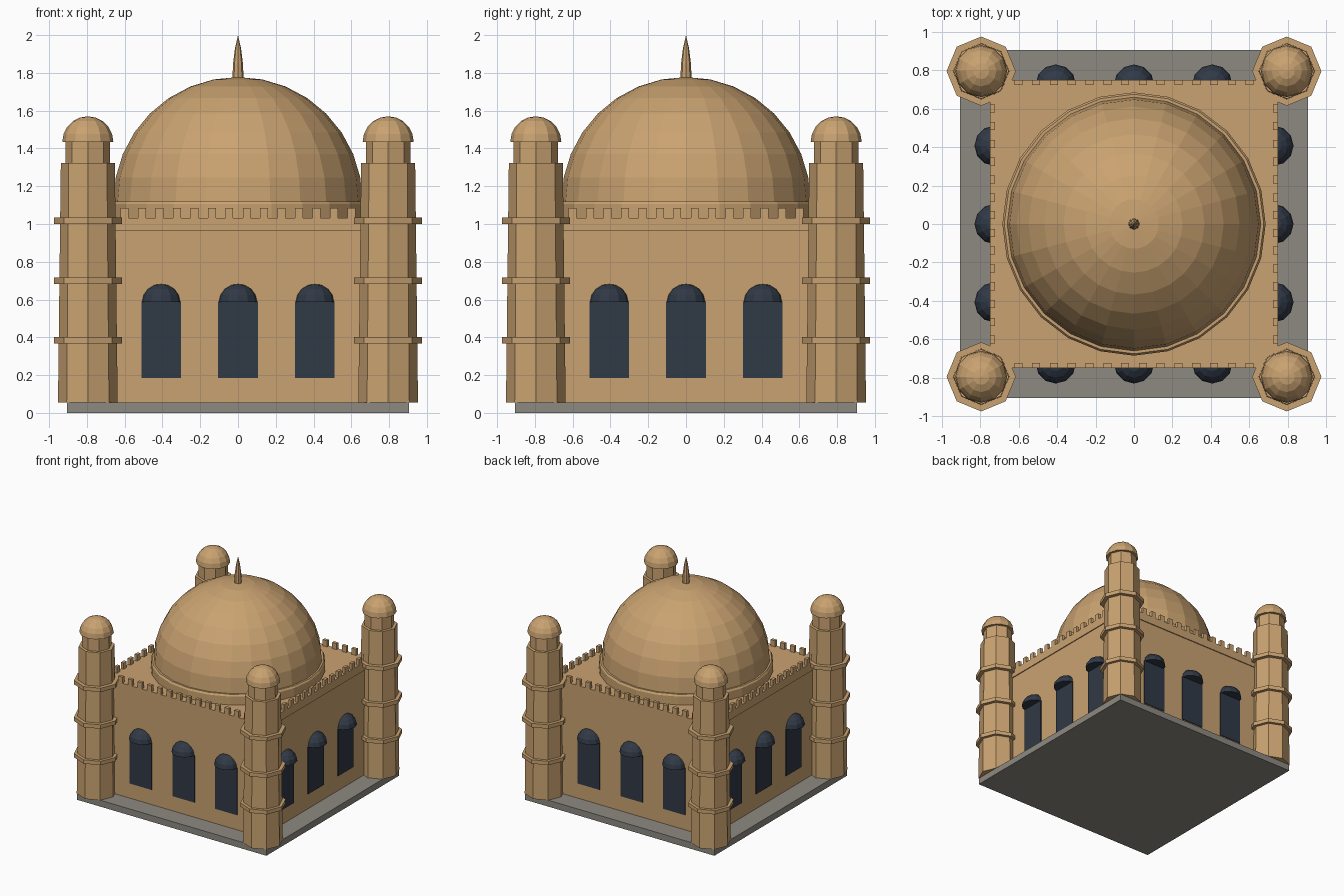
import bpy, bmesh, math

if "Cube" in bpy.data.objects:
    bpy.data.objects.remove(bpy.data.objects["Cube"])


def material(name, rgb):
    m = bpy.data.materials.new(name)
    m.diffuse_color = (*rgb, 1)
    m.use_nodes = True
    m.node_tree.nodes["Principled BSDF"].inputs["Base Color"].default_value = m.diffuse_color
    return m


SAND = material("sandstone", (0.59, 0.365, 0.165))
GREY = material("grey_stone", (0.27, 0.254, 0.22))
NAVY = material("dark_glass", (0.03, 0.041, 0.061))


def finish(name, bm, mat):
    bmesh.ops.recalc_face_normals(bm, faces=bm.faces[:])
    me = bpy.data.meshes.new(name)
    bm.to_mesh(me)
    bm.free()
    me.materials.append(mat)
    ob = bpy.data.objects.new(name, me)
    bpy.context.collection.objects.link(ob)
    return ob


def add_box(bm, lo, hi):
    verts = bmesh.ops.create_cube(bm, size=1)["verts"]
    for v in verts:
        for i in range(3):
            v.co[i] = (lo[i] + hi[i]) / 2 + v.co[i] * (hi[i] - lo[i])


def block(name, half, z0, z1, mat):
    bm = bmesh.new()
    add_box(bm, (-half, -half, z0), (half, half, z1))
    return finish(name, bm, mat)


def add_lathe(bm, profile, n, cx=0.0, cy=0.0):
    """Closed solid of revolution from (radius, z) points, bottom to top."""
    rings = []
    for r, z in profile:
        if r < 1e-5:
            rings.append([bm.verts.new((cx, cy, z))])
        else:
            rings.append([bm.verts.new((cx + r * math.cos(math.tau * i / n),
                                        cy + r * math.sin(math.tau * i / n), z))
                          for i in range(n)])
    for a, b in zip(rings, rings[1:]):
        for i in range(n):
            j = (i + 1) % n
            if len(b) == 1:
                bm.faces.new((a[i], a[j], b[0]))
            else:
                bm.faces.new((a[i], a[j], b[j], b[i]))
    bm.faces.new(rings[0][::-1])
    if len(rings[-1]) > 1:
        bm.faces.new(rings[-1])


def hemisphere(r, z, steps, height=None):
    h = height or r
    return [(r * math.cos(math.pi / 2 * k / steps), z + h * math.sin(math.pi / 2 * k / steps))
            for k in range(steps + 1)]


def lathe(name, profile, n, mat, cx=0.0, cy=0.0):
    bm = bmesh.new()
    add_lathe(bm, profile, n, cx, cy)
    return finish(name, bm, mat)


# Plinth, hall and cornice
block("plinth", 0.905, 0, 0.055, GREY)
block("hall_walls", 0.74, 0.055, 0.963, SAND)
block("cornice", 0.748, 0.963, 1.033, SAND)

# Main dome on its drum, with finial
lathe("drum", [(0.685, 1.033), (0.685, 1.105), (0.675, 1.12)], 24, SAND)
lathe("main_dome", hemisphere(0.66, 1.118, 8), 24, SAND)
lathe("finial", [(0.03, 1.765), (0.026, 1.85), (0.016, 1.93), (0, 2.0)], 8, SAND)

# Corner towers: tapered shaft, neck, rings and cap
for sx in (-1, 1):
    for sy in (-1, 1):
        cx, cy = sx * 0.795, sy * 0.795
        lathe("tower_shaft", [(0.158, 0.055), (0.143, 1.322)], 8, SAND, cx, cy)
        lathe("tower_neck", [(0.118, 1.32), (0.117, 1.437)], 8, SAND, cx, cy)
        lathe("tower_cap", hemisphere(0.135, 1.435, 5), 12, SAND, cx, cy)
        for z in (0.385, 0.70, 1.017):
            lathe("tower_ring", [(0.18, z - 0.017), (0.18, z + 0.017)], 8, SAND, cx, cy)

# Each side: battlements, window panels and their domed hoods
for side in range(4):
    turn = side * math.pi / 2
    bm = bmesh.new()
    for i in range(16):
        x = (i - 7.5) * 0.0925
        add_box(bm, (x - 0.021, -0.748, 1.03), (x + 0.021, -0.722, 1.086))
    finish("battlements", bm, SAND).rotation_euler.z = turn

    panels, hoods = bmesh.new(), bmesh.new()
    for x in (-0.407, 0, 0.407):
        add_box(panels, (x - 0.105, -0.747, 0.185), (x + 0.105, -0.70, 0.59))
        add_lathe(hoods, hemisphere(0.105, 0.587, 4, 0.097), 12, x, -0.725)
    finish("window_panels", panels, NAVY).rotation_euler.z = turn
    finish("window_hoods", hoods, NAVY).rotation_euler.z = turn
